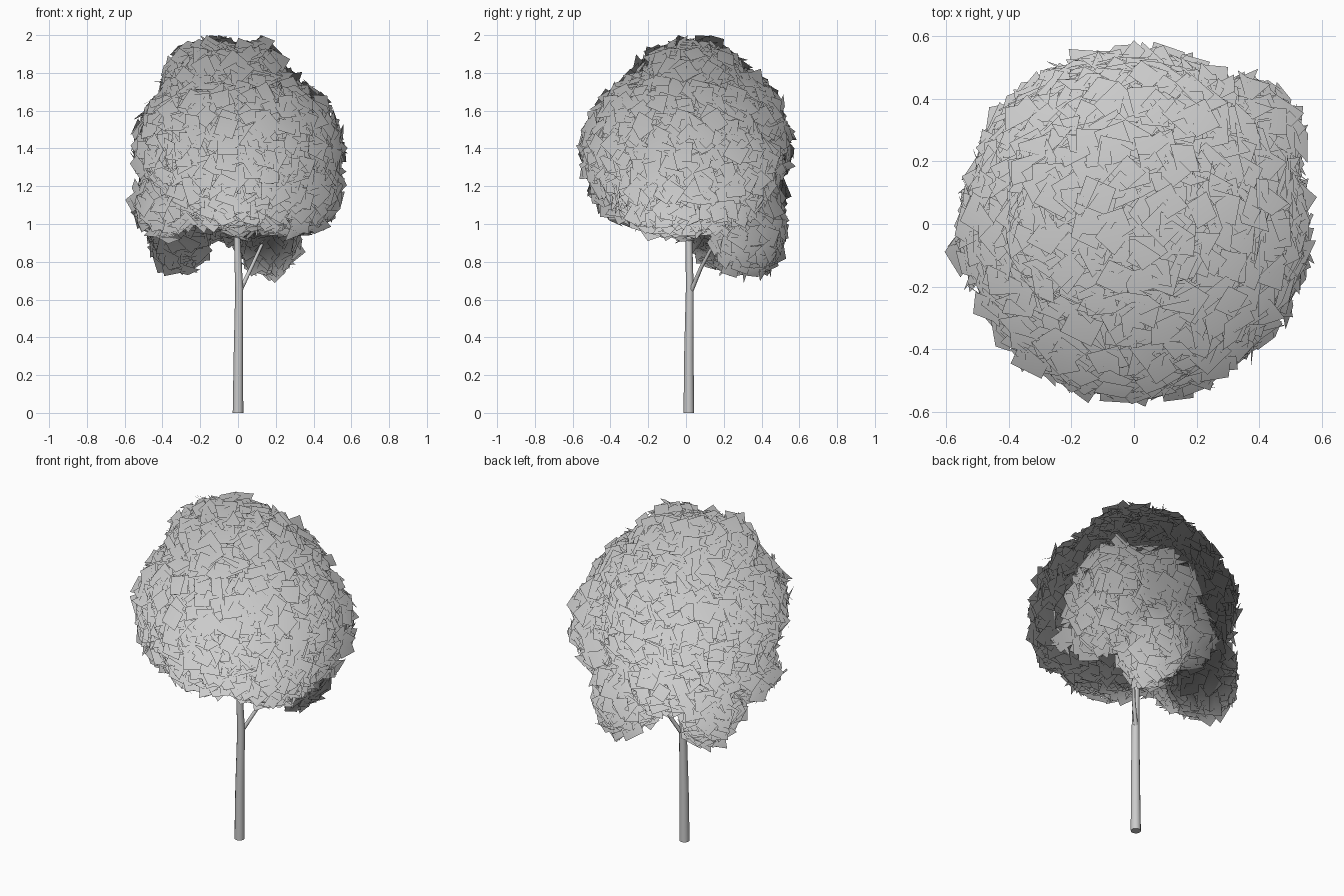
import bpy, bmesh, math, random
from mathutils import Vector, Matrix

if "Cube" in bpy.data.objects:
    bpy.data.objects.remove(bpy.data.objects["Cube"])

random.seed(7)


def limb(name, path, sides=10):
    """Tapered tube through (x, y, z, radius) points."""
    bm = bmesh.new()
    pts = [Vector(p[:3]) for p in path]
    rings = []
    for i, p in enumerate(path):
        d = pts[min(i + 1, len(pts) - 1)] - pts[max(i - 1, 0)]
        q = Vector((0, 0, 1)).rotation_difference(d.normalized())
        if i == 0 and p[2] == 0:
            q.identity()
        rings.append([bm.verts.new(pts[i] + q @ Vector((
            p[3] * math.cos(2 * math.pi * k / sides),
            p[3] * math.sin(2 * math.pi * k / sides), 0))) for k in range(sides)])
    for a, b in zip(rings, rings[1:]):
        for k in range(sides):
            j = (k + 1) % sides
            f = bm.faces.new((a[k], a[j], b[j], b[k]))
            f.smooth = True
    bm.faces.new(rings[0][::-1])
    bm.faces.new(rings[-1])
    me = bpy.data.meshes.new(name)
    bm.to_mesh(me)
    bm.free()
    ob = bpy.data.objects.new(name, me)
    bpy.context.collection.objects.link(ob)


# Trunk and branches
limb("trunk", [(0, .015, 0, .028), (.002, .015, .3, .025), (.006, .02, .65, .021),
               (-.005, .015, .95, .017), (-.02, .02, 1.3, .011), (-.04, .03, 1.65, .004)], 12)
limb("branch_back", [(.008, .025, .64, .012), (.07, .08, .77, .01),
                     (.13, .15, .9, .008), (.17, .28, 1.02, .004)], 8)
for i, tip in enumerate([(-.28, .2, 1.15), (.3, .02, 1.3), (-.08, -.3, 1.3)]):
    z = .95 + .06 * i
    limb(f"branch_{i + 1}", [(-.004, .015, z, .01), (tip[0] * .5, tip[1] * .5, (z + tip[2]) / 2, .008),
                             (*tip, .004)], 8)

# Foliage clumps: centre and radii
CLUMPS = [
    ((0, 0, 1.40), (.545, .55, .44)),
    ((-.06, .03, 1.69), (.34, .32, .28)),
    ((-.20, -.01, 1.74), (.19, .26, .21)),
    ((.09, .03, 1.74), (.18, .28, .22)),
    ((.04, .25, 1.54), (.30, .27, .27)),
    ((.33, .25, 1.30), (.21, .21, .25)),
    ((.26, -.10, 1.20), (.28, .28, .26)),
    ((.30, .16, 1.21), (.24, .27, .25)),
    ((-.03, -.22, 1.22), (.25, .28, .24)),
    ((-.39, -.02, 1.11), (.17, .19, .18)),
    ((-.31, .22, .98), (.16, .20, .23)),
    ((.15, .33, .96), (.18, .19, .24)),
    ((-.06, .30, 1.12), (.27, .22, .22)),
    ((.02, -.01, 1.10), (.16, .16, .17)),
]


def inside(p, skip):
    return any(i != skip and sum(((p[k] - c[k]) / r[k]) ** 2 for k in range(3)) < .85
               for i, (c, r) in enumerate(CLUMPS))


# Overlapping square leaf cards, loosely tilted, over the outside of the clumps
bm = bmesh.new()
normals = []
low = Vector((0, 0, .6))
for i, (c, r) in enumerate(CLUMPS):
    area = 4 * math.pi * ((r[0] * r[1]) ** 1.6 / 3 + (r[0] * r[2]) ** 1.6 / 3
                          + (r[1] * r[2]) ** 1.6 / 3) ** (1 / 1.6)
    for _ in range(int(area * 950)):
        u = Vector([random.gauss(0, 1) for _ in range(3)]).normalized()
        p = Vector([c[k] + r[k] * u[k] for k in range(3)])
        if inside(p, i):
            continue
        own = Vector([u[k] / r[k] for k in range(3)]).normalized()
        p -= own * random.uniform(-.005, .09)
        n = own + Vector([random.gauss(0, .33) for _ in range(3)])
        rot = Vector((0, 0, 1)).rotation_difference(n.normalized()).to_matrix()
        rot = rot @ Matrix.Rotation(random.uniform(0, 2 * math.pi), 3, 'Z')
        s = random.uniform(.038, .056)
        vs = []
        for a, b in ((-1, -1), (1, -1), (1, 1), (-1, 1)):
            v = p + rot @ Vector((a * s, b * s, 0))
            v.z = min(v.z, 2)
            vs.append(bm.verts.new(v))
            normals.append((v - low).normalized())
        bm.faces.new(vs).smooth = True
me = bpy.data.meshes.new("leaves")
bm.to_mesh(me)
bm.free()
# Soft shading across the whole crown
me.normals_split_custom_set_from_vertices(normals)
bpy.context.collection.objects.link(bpy.data.objects.new("leaves", me))
